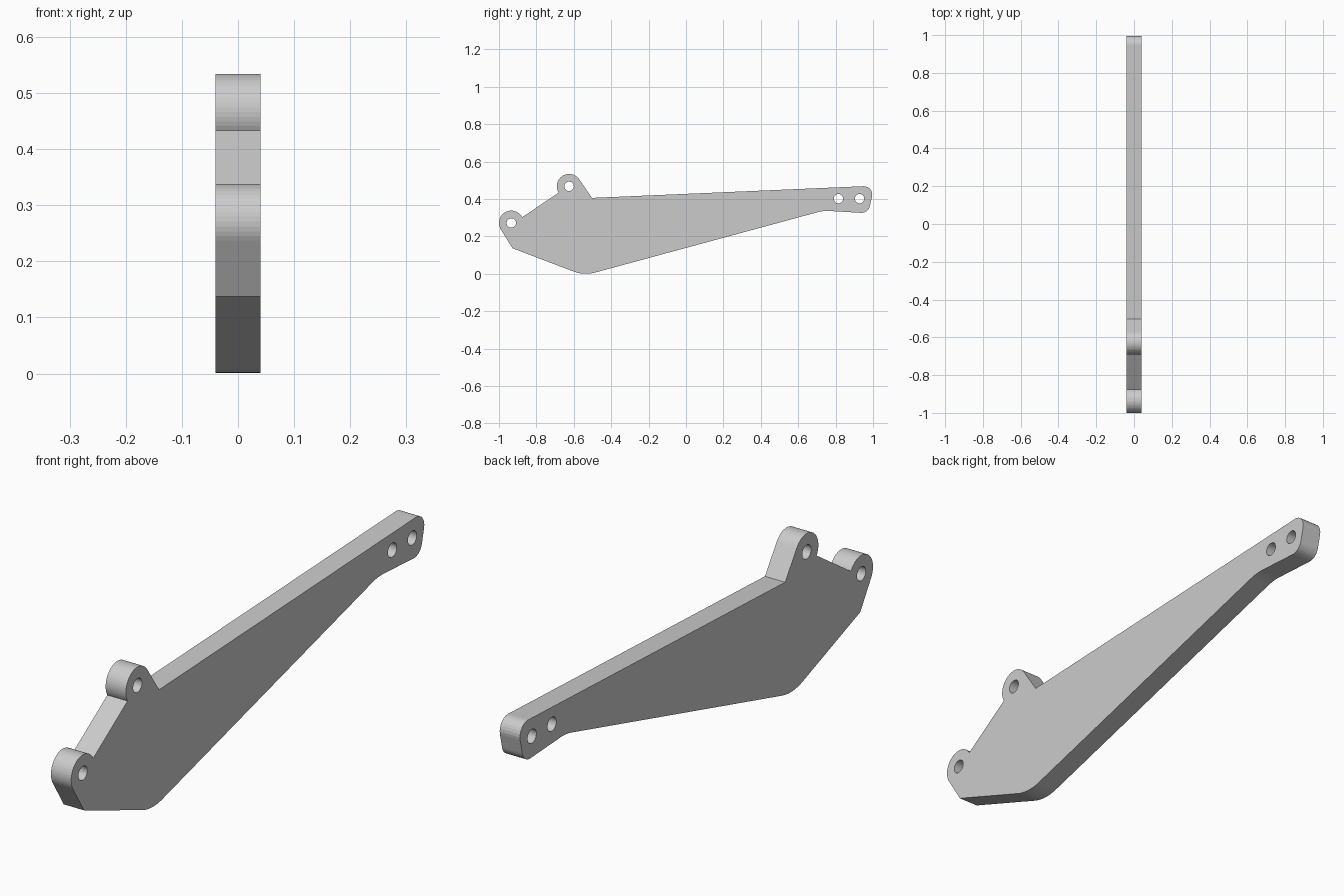
import bpy, bmesh
from math import atan2, acos, sin, cos, tan, pi
from mathutils import Vector, Matrix

if "Cube" in bpy.data.objects:
    bpy.data.objects.remove(bpy.data.objects["Cube"])

HALF = 0.04
LUG_R = 0.066
HOLE_R = 0.025
LUG_A, LUG_B = Vector((-0.934, 0.272)), Vector((-0.625, 0.468))
HOLES = [LUG_A, LUG_B, Vector((0.815, 0.402)), Vector((0.928, 0.402))]


def arc(c, r, a0, a1, n):
    return [c + r * Vector((cos(a0 + (a1 - a0) * i / n), sin(a0 + (a1 - a0) * i / n)))
            for i in range(n + 1)]


def tangent_angle(p, c, r, side):
    d = p - c
    return atan2(d.y, d.x) + side * acos(r / d.length)


def fillet(prev, p, nxt, r, n=8):
    u, v = (prev - p).normalized(), (nxt - p).normalized()
    half = u.angle(v) / 2
    c = p + (u + v).normalized() * r / sin(half)
    s, e = p + u * r / tan(half) - c, p + v * r / tan(half) - c
    a0 = atan2(s.y, s.x)
    sweep = (atan2(e.y, e.x) - a0 + pi) % (2 * pi) - pi
    return arc(c, r, a0, a0 + sweep, n)


# Body corners, anticlockwise, with their rounding radii
heel = Vector((-0.928, 0.137))
notch = Vector((-0.503, 0.406))
corners = [heel] + [Vector(p) for p in
           ((-0.545, -0.009), (0.735, 0.338), (0.974, 0.324), (1.008, 0.471))] + [notch]
outline = [heel]
for i, r in enumerate((0.19, 0.2, 0.045, 0.045), 1):
    outline += fillet(corners[i - 1], corners[i], corners[i + 1], r)
outline.append(notch)

# Rounded lugs: each flank is tangent to its circle
web_b, web_a = Vector((-0.687, 0.43)) - LUG_B, Vector((-0.872, 0.305)) - LUG_A
outline += arc(LUG_B, LUG_R, tangent_angle(notch, LUG_B, LUG_R, 1),
               atan2(web_b.y, web_b.x) % (2 * pi), 24)
outline += arc(LUG_A, LUG_R, atan2(web_a.y, web_a.x),
               tangent_angle(heel, LUG_A, LUG_R, -1) % (2 * pi), 24)

# Flat plate with pin holes, extruded from a filled curve
curve = bpy.data.curves.new("arm_profile", "CURVE")
curve.dimensions = "2D"
curve.fill_mode = "BOTH"
curve.extrude = HALF
for loop in [outline] + [arc(c, HOLE_R, 0, 2 * pi, 32)[:-1] for c in HOLES]:
    s = curve.splines.new("POLY")
    s.points.add(len(loop) - 1)
    for pt, q in zip(s.points, loop):
        pt.co = (q.x, q.y, 0, 1)
    s.use_cyclic_u = True
temp = bpy.data.objects.new("arm_profile", curve)
bpy.context.collection.objects.link(temp)
dg = bpy.context.evaluated_depsgraph_get()
mesh = bpy.data.meshes.new_from_object(temp.evaluated_get(dg))
bpy.data.objects.remove(temp)

# Stand the plate upright in the YZ plane
bm = bmesh.new()
bm.from_mesh(mesh)
bmesh.ops.remove_doubles(bm, verts=bm.verts, dist=1e-5)
bmesh.ops.transform(bm, verts=bm.verts,
                    matrix=Matrix(((0, 0, 1, 0), (1, 0, 0, 0), (0, 1, 0, 0), (0, 0, 0, 1))))
bmesh.ops.recalc_face_normals(bm, faces=bm.faces)
bm.to_mesh(mesh)
bm.free()
for p in mesh.polygons:
    p.use_smooth = False
arm = bpy.data.objects.new("lever_arm", mesh)
bpy.context.collection.objects.link(arm)
